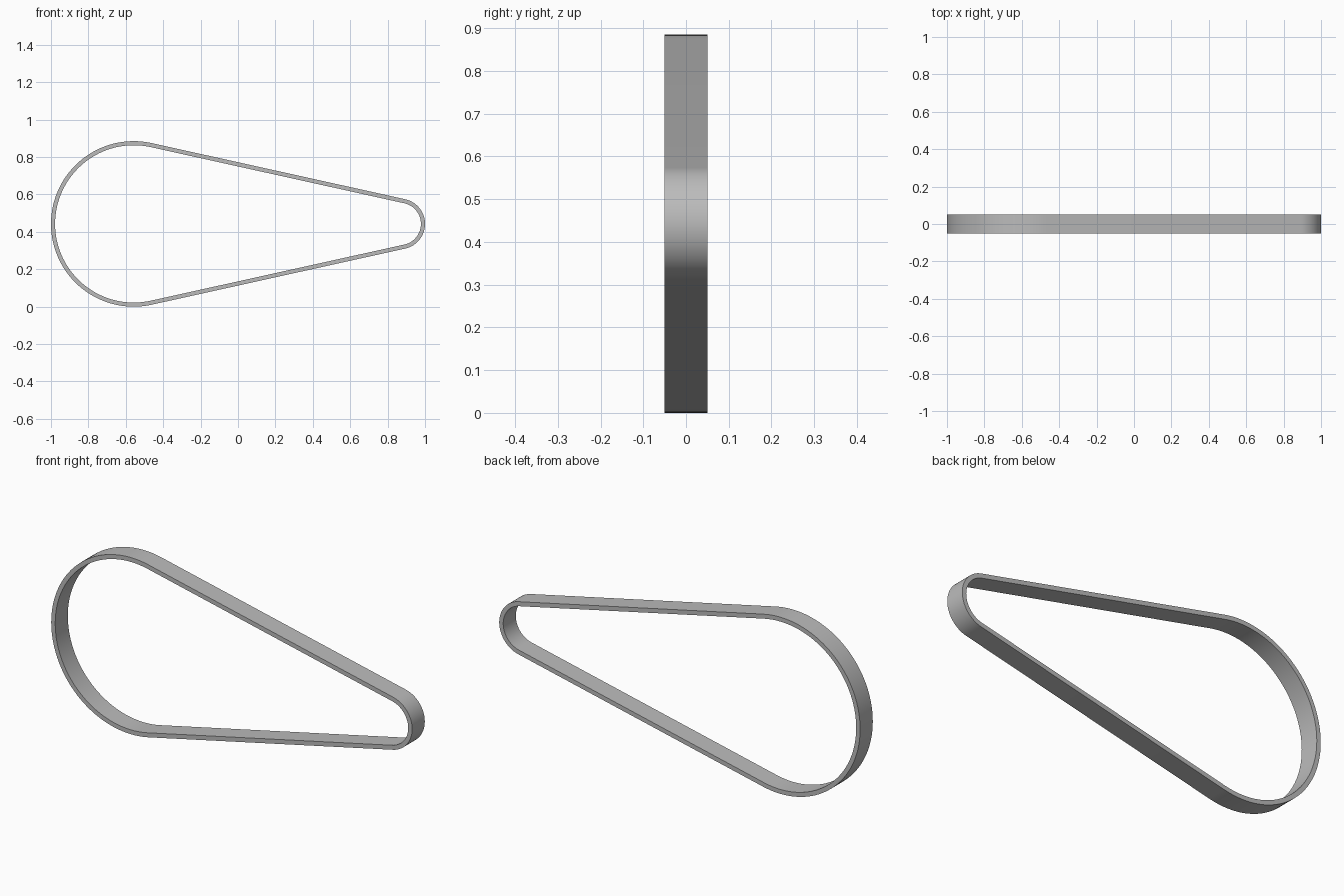
import bpy
import bmesh
from math import asin, cos, sin, pi, radians

cube = bpy.data.objects.get("Cube")
if cube:
    bpy.data.objects.remove(cube, do_unlink=True)

# Two pulley arcs joined by tangent straights
BIG_R, SMALL_R = 0.4425, 0.135
THICK, HALF_WIDTH = 0.022, 0.05
BIG_X, SMALL_X, MID_Z = BIG_R - 1, 1 - SMALL_R, BIG_R
TILT = asin((BIG_R - SMALL_R) / (SMALL_X - BIG_X))


def arc(cx, radius, start, end, steps):
    """Points along an arc in the front plane."""
    for i in range(steps + 1):
        a = start + (end - start) * i / steps
        yield cx + radius * cos(a), MID_Z + radius * sin(a)


def outline(inset):
    tangent = pi / 2 - TILT
    return (list(arc(BIG_X, BIG_R - inset, tangent, 2 * pi - tangent, 64))
            + list(arc(SMALL_X, SMALL_R - inset, -tangent, tangent, 40)))


# Loop band with a rectangular cross-section
bm = bmesh.new()
rings = [[bm.verts.new((x, y, z)) for x, z in outline(inset)]
         for inset, y in ((0, -HALF_WIDTH), (0, HALF_WIDTH),
                          (THICK, HALF_WIDTH), (THICK, -HALF_WIDTH))]
count = len(rings[0])
for k, ring in enumerate(rings):
    other = rings[(k + 1) % len(rings)]
    for i in range(count):
        j = (i + 1) % count
        bm.faces.new((ring[i], ring[j], other[j], other[i]))
bmesh.ops.recalc_face_normals(bm, faces=bm.faces)
mesh = bpy.data.meshes.new("drive_belt")
bm.to_mesh(mesh)
bm.free()

belt = bpy.data.objects.new("drive_belt", mesh)
bpy.context.collection.objects.link(belt)

# Plain grey
grey = bpy.data.materials.new("belt_grey")
grey.use_nodes = True
colour = (0.5, 0.5, 0.5, 1)
grey.diffuse_color = colour
grey.node_tree.nodes["Principled BSDF"].inputs["Base Color"].default_value = colour
mesh.materials.append(grey)

# Smooth curves, sharp rims
bpy.ops.object.select_all(action="DESELECT")
belt.select_set(True)
bpy.context.view_layer.objects.active = belt
bpy.ops.object.shade_smooth_by_angle(angle=radians(30))
